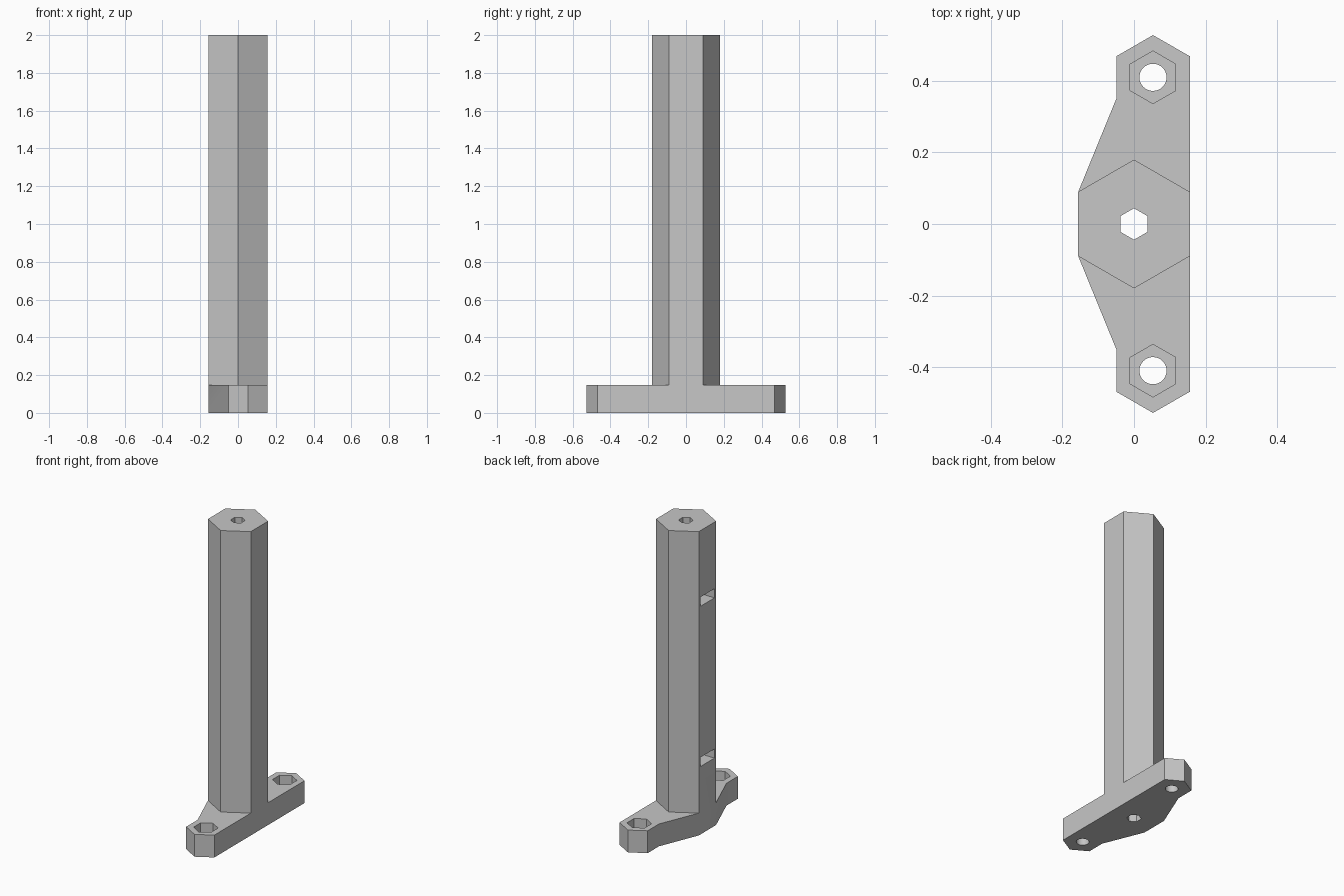
import bpy, bmesh
from math import cos, sin, pi

if "Cube" in bpy.data.objects:
    bpy.data.objects.remove(bpy.data.objects["Cube"], do_unlink=True)

POST_R, HEIGHT, FOOT_H = 0.18, 2.0, 0.147   # main sizes
PAD_R, PAD_X, PAD_Y = 0.118, 0.053, 0.41    # bolt pads
NUT_R, BOLT_R, BORE_R = 0.0735, 0.038, 0.044

grey = bpy.data.materials.new("plain grey")
grey.use_nodes = True
colour = (0.57, 0.57, 0.57, 1)
grey.diffuse_color = colour
grey.node_tree.nodes["Principled BSDF"].inputs["Base Color"].default_value = colour


def ring(r, n=6, cx=0, cy=0):
    """Regular polygon, first corner towards +y, counter-clockwise."""
    return [(cx - r * sin(2 * pi * i / n), cy + r * cos(2 * pi * i / n)) for i in range(n)]


def extrude_up(bm, faces, height):
    geom = bmesh.ops.extrude_face_region(bm, geom=faces)["geom"]
    verts = [g for g in geom if isinstance(g, bmesh.types.BMVert)]
    bmesh.ops.translate(bm, verts=verts, vec=(0, 0, height))
    return [g for g in geom if isinstance(g, bmesh.types.BMFace)]


def to_object(bm, name):
    bmesh.ops.recalc_face_normals(bm, faces=bm.faces[:])
    mesh = bpy.data.meshes.new(name)
    bm.to_mesh(mesh)
    bm.free()
    mesh.materials.append(grey)
    obj = bpy.data.objects.new(name, mesh)
    bpy.context.collection.objects.link(obj)
    return obj


def prism(name, outline, z0, z1):
    bm = bmesh.new()
    face = bm.faces.new([bm.verts.new((x, y, z0)) for x, y in outline])
    extrude_up(bm, [face], z1 - z0)
    return to_object(bm, name)


# Hexagonal post rising from a foot with two tapered wings
bm = bmesh.new()
hexagon = [bm.verts.new((x, y, 0)) for x, y in ring(POST_R)]
faces = [bm.faces.new(hexagon)]
back, back_l, front_l, front, front_r, back_r = hexagon
for side, (a, b, c) in ((1, (back_r, back, back_l)), (-1, (front_r, front, front_l))):
    pad = [(x, y * side) for x, y in ring(PAD_R, 6, PAD_X, PAD_Y)]
    tip, outer_l, inner_l, _, _, outer_r = [(x, y) for x, y in pad]
    outer_r = (a.co.x, outer_r[1])
    corners = [bm.verts.new((x, y, 0)) for x, y in (inner_l, outer_l, tip, outer_r)]
    wing = [a, b, c] + corners
    faces.append(bm.faces.new(wing if side < 0 else wing[::-1]))
bmesh.ops.recalc_face_normals(bm, faces=faces)
tops = extrude_up(bm, faces, FOOT_H)
post_top = min(tops, key=lambda f: f.calc_center_median().length)
extrude_up(bm, [post_top], HEIGHT - FOOT_H)
if post_top.is_valid:
    bmesh.ops.delete(bm, geom=[post_top], context='FACES_ONLY')
stand = to_object(bm, "post_and_foot")

# Long hexagonal bore, bolt holes and nut pockets
cutters = [prism("bore_cutter", ring(BORE_R), -0.1, HEIGHT + 0.1)]
for side in (-1, 1):
    y = side * PAD_Y
    cutters.append(prism("bolt_cutter", ring(BOLT_R, 32, PAD_X, y), -0.1, 0.1))
    cutters.append(prism("pocket_cutter", ring(NUT_R, 6, PAD_X, y), 0.055, 0.3))

# Nut slots entering from the -x face
nut = ring(NUT_R)
slot = [(-0.3, NUT_R), (-0.3, -NUT_R), nut[3], nut[4], nut[5], nut[0]]
for z in (0.447, 1.502):
    cutters.append(prism("slot_cutter", slot, z, z + 0.06))

bpy.ops.object.select_all(action='DESELECT')
stand.select_set(True)
bpy.context.view_layer.objects.active = stand
for cutter in cutters:
    cutter.hide_render = True
    mod = stand.modifiers.new("cut", 'BOOLEAN')
    mod.operation, mod.solver, mod.object = 'DIFFERENCE', 'EXACT', cutter
    bpy.ops.object.modifier_apply(modifier=mod.name)
    bpy.data.objects.remove(cutter, do_unlink=True)

bpy.ops.object.shade_smooth_by_angle(angle=pi / 6)
